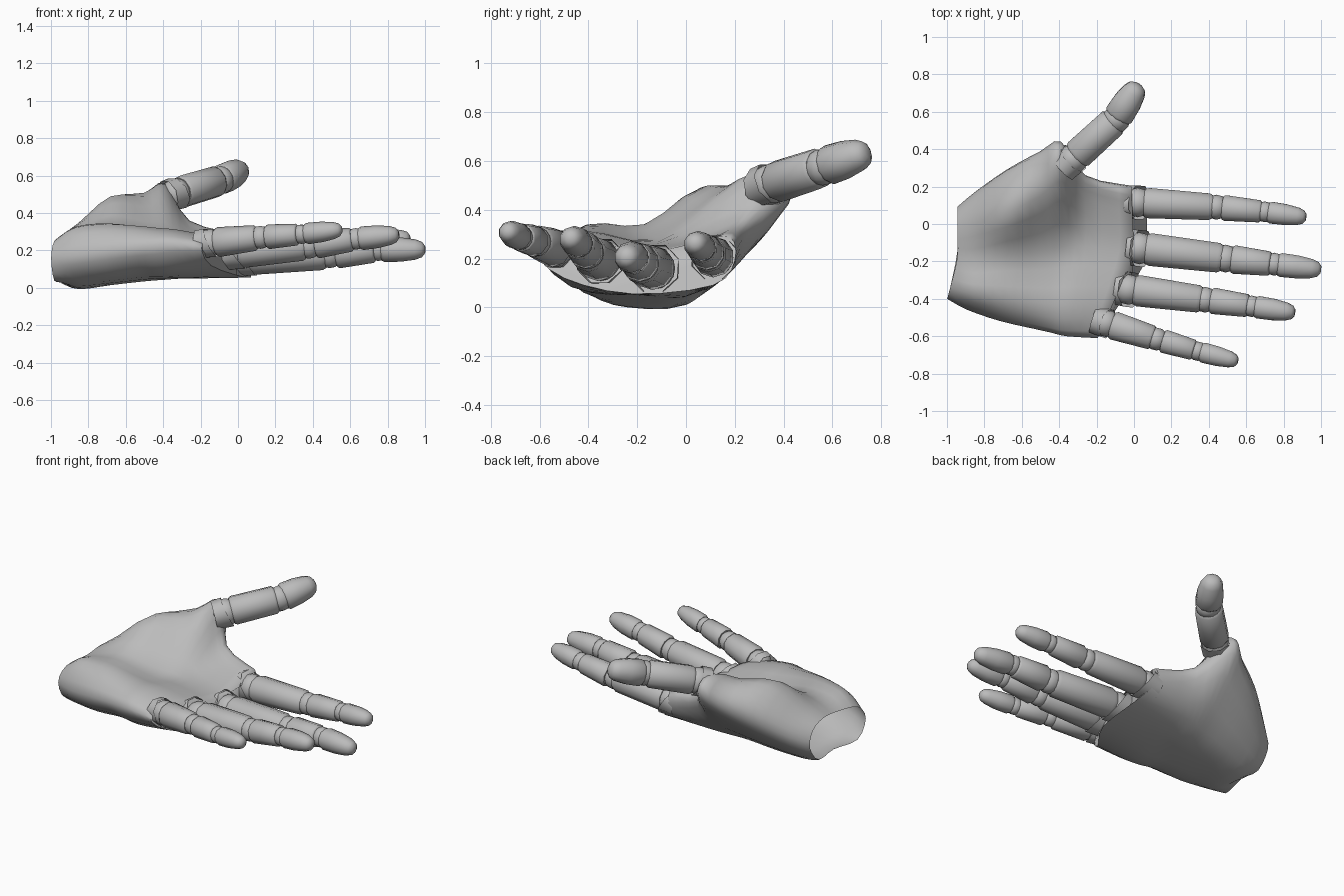
import bpy, bmesh, math
from mathutils import Vector

if "Cube" in bpy.data.objects:
    bpy.data.objects.remove(bpy.data.objects["Cube"])

skin = bpy.data.materials.new("plain_grey")
skin.diffuse_color = (0.5, 0.5, 0.5, 1)
skin.use_nodes = True
skin.node_tree.nodes["Principled BSDF"].inputs["Base Color"].default_value = skin.diffuse_color


def finish(bm, name, angle=50):
    bmesh.ops.recalc_face_normals(bm, faces=bm.faces)
    me = bpy.data.meshes.new(name)
    bm.to_mesh(me)
    bm.free()
    me.materials.append(skin)
    ob = bpy.data.objects.new(name, me)
    bpy.context.collection.objects.link(ob)
    bpy.ops.object.select_all(action='DESELECT')
    ob.select_set(True)
    bpy.context.view_layer.objects.active = ob
    bpy.ops.object.shade_smooth_by_angle(angle=math.radians(angle))
    return ob


def skin_rings(rings, name, cap_start=True, cap_end=True, angle=50):
    bm = bmesh.new()
    vs = [[bm.verts.new(p) for p in r] for r in rings]
    n = len(vs[0])
    for a, b in zip(vs, vs[1:]):
        for i in range(n):
            j = (i + 1) % n
            bm.faces.new((a[i], a[j], b[j], b[i]))
    if cap_start:
        bm.faces.new(vs[0])
    if cap_end:
        bm.faces.new(vs[-1])
    return finish(bm, name, angle)


def tube(name, a, b, profile, caps=(True, True), sides=10, slant=0):
    """Round loft from a to b; profile = (fraction, radius); slant pushes the underside forward."""
    a, b = Vector(a), Vector(b)
    d = (b - a).normalized()
    u = d.cross(Vector((0, 0, 1))).normalized()
    w = u.cross(d)
    rings = []
    for t, r in profile:
        c = a.lerp(b, t)
        rings.append([c + (u * math.cos(k) + w * math.sin(k)) * r - d * slant * t * math.sin(k)
                      for k in (2 * math.pi * (i + .5) / sides for i in range(sides))])
    return skin_rings(rings, name, *caps)


def ball(name, c, r):
    bm = bmesh.new()
    bmesh.ops.create_uvsphere(bm, u_segments=12, v_segments=8, radius=r)
    bmesh.ops.translate(bm, verts=bm.verts, vec=Vector(c))
    finish(bm, name)


def spline(p, steps, closed):
    """Smooth curve through the given points."""
    n, out = len(p), []
    get = (lambda i: p[i % n]) if closed else (lambda i: p[max(0, min(n - 1, i))])
    for i in range(n if closed else n - 1):
        p0, p1, p2, p3 = (get(i + k) for k in (-1, 0, 1, 2))
        for s in range(steps):
            t = s / steps
            out.append(.5 * (2 * p1 + (p2 - p0) * t + (2 * p0 - 5 * p1 + 4 * p2 - p3) * t * t
                             + (3 * p1 - p0 - 3 * p2 + p3) * t ** 3))
    return out if closed else out + [p[-1]]


# Palm: sections from wrist to knuckles, (x, slant, [(y, z) around the section])
sections = [
    (-.945, .27, [(-.40, .16), (-.34, .04), (-.15, .04), (0, .03), (.09, .14),
                  (.06, .24), (-.04, .28), (-.18, .27), (-.34, .25)]),
    (-.85, .15, [(-.46, .17), (-.38, .05), (-.24, 0), (0, .01), (.16, .17),
                 (.14, .29), (0, .35), (-.2, .31), (-.37, .32)]),
    (-.68, .1, [(-.52, .20), (-.42, .06), (-.2, .02), (.05, .04), (.27, .26),
                (.26, .41), (.06, .49), (-.17, .34), (-.4, .34)]),
    (-.5, .1, [(-.56, .22), (-.44, .08), (-.2, .04), (.08, .07), (.37, .36),
               (.34, .49), (.15, .49), (-.15, .30), (-.42, .33)]),
    (-.39, .15, [(-.58, .23), (-.46, .08), (-.2, .05), (.1, .08), (.42, .43),
                 (.39, .55), (.23, .52), (-.12, .28), (-.43, .32)]),
    (-.26, .25, [(-.60, .24), (-.48, .09), (-.2, .05), (.12, .09), (.25, .28),
                 (.24, .36), (.13, .32), (-.12, .26), (-.43, .31)]),
    (-.01, .45, [(-.61, .23), (-.5, .12), (-.22, .055), (.11, .09), (.20, .19),
                 (.18, .29), (.06, .27), (-.15, .23), (-.42, .27)]),
]
rows = [[Vector((x - k * max(0, -.2 - y), y, z)) for y, z in pts] for x, k, pts in sections]
# back of the hand reaches further over the knuckles
for p in rows[-1][2:4]:
    p.x += .07
rows = [spline(r, 3, True) for r in rows]
columns = [spline(list(c), 3, False) for c in zip(*rows)]
skin_rings(list(zip(*columns)), "palm", cap_start=False, angle=75)


def digit(name, joints, radii, flare=1.15, slant=.06):
    """Jointed digit: open socket, a ball at each joint, last bone ends in a fingertip."""
    pts = [Vector(p) for p in joints]
    first = (pts[1] - pts[0]).normalized()
    r = radii[0]
    # knuckle socket at the palm edge, longer on the back of the hand
    tube(name + "_socket", pts[0] - first * .07, pts[0] + first * .01,
         [(0, r * flare * .95), (1, r * flare)], (False, False), 8, slant)
    for i in range(len(pts) - 1):
        a, b = pts[i], pts[i + 1]
        r0, r1 = radii[i], radii[i + 1]
        ball(f"{name}_joint_{i + 1}", a, r0 * .93)
        d = (b - a).normalized()
        if i < len(pts) - 2:
            tube(f"{name}_bone_{i + 1}", a + d * .035, b - d * .02,
                 [(0, r0 * .9), (.06, r0), (.5, (r0 + r1) * .51), (.95, r1 * 1.04), (1, r1 * .9)])
        else:
            tube(f"{name}_tip", a + d * .02, b,
                 [(0, r0 * .9), (.07, r0 * 1.02), (.45, r0 * .98), (.78, r0 * .82),
                  (.93, r0 * .62), (1, r0 * .3)])


# Four fingers and the thumb
digit("index_finger", [(.02, .115, .205), (.44, .09, .22), (.70, .065, .245), (.92, .035, .265)],
      [.085, .072, .06, .05])
digit("middle_finger", [(.03, -.13, .16), (.49, -.185, .18), (.75, -.215, .205), (1, -.245, .205)],
      [.092, .08, .066, .05])
digit("ring_finger", [(-.03, -.35, .19), (.38, -.405, .225), (.63, -.44, .262), (.86, -.475, .285)],
      [.088, .074, .062, .05])
digit("little_finger", [(-.15, -.53, .24), (.12, -.615, .27), (.34, -.68, .287), (.555, -.735, .312)],
      [.08, .066, .056, .05], 1.05, .03)
digit("thumb", [(-.33, .345, .505), (-.095, .56, .575), (.025, .745, .635)],
      [.087, .081, .07], 1.04, .02)
